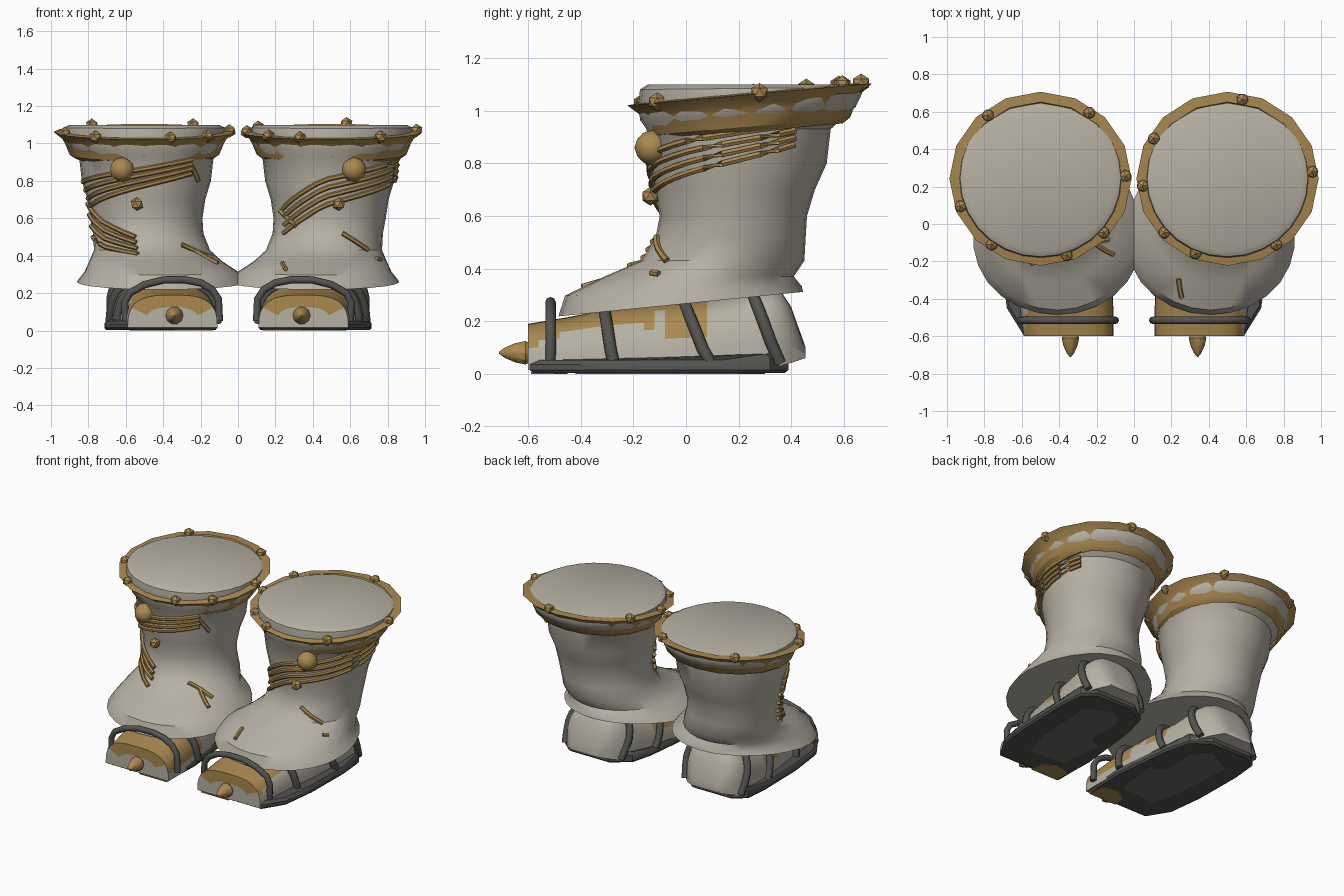
import bpy, bmesh, math
from mathutils import Vector

if "Cube" in bpy.data.objects:
    bpy.data.objects.remove(bpy.data.objects["Cube"])


def material(name, rgb):
    m = bpy.data.materials.new(name)
    m.diffuse_color = (*rgb, 1)
    m.use_nodes = True
    m.node_tree.nodes["Principled BSDF"].inputs["Base Color"].default_value = m.diffuse_color
    return m


CLOTH = material("pale grey cloth", (0.47, 0.44, 0.37))
BROWN = material("tan leather", (0.40, 0.25, 0.08))
DARK = material("dark rubber", (0.085, 0.088, 0.08))
GRIP = material("worn sole grey", (0.15, 0.14, 0.125))


def finish(name, bm, mats, s, angle=35):
    """Mirror for side s, fix normals, shade and link."""
    for v in bm.verts:
        v.co.x *= s
    bmesh.ops.recalc_face_normals(bm, faces=bm.faces)
    me = bpy.data.meshes.new(name)
    bm.to_mesh(me)
    bm.free()
    ob = bpy.data.objects.new(name, me)
    bpy.context.collection.objects.link(ob)
    for m in mats:
        me.materials.append(m)
    bpy.ops.object.select_all(action='DESELECT')
    ob.select_set(True)
    bpy.context.view_layer.objects.active = ob
    bpy.ops.object.shade_smooth_by_angle(angle=math.radians(angle))
    return ob


def loft(rings, caps=(True, True), loop=False):
    bm = bmesh.new()
    vs = [[bm.verts.new(p) for p in r] for r in rings]
    n = len(vs[0])
    pairs = list(zip(vs, vs[1:])) + ([(vs[-1], vs[0])] if loop else [])
    for a, b in pairs:
        for i in range(n):
            j = (i + 1) % n
            bm.faces.new((a[i], a[j], b[j], b[i]))
    if not loop:
        for use, r in zip(caps, (vs[0], vs[-1])):
            if use:
                bm.faces.new(r)
    return bm


def tube(name, pts, r, mat, s, sides=6, flat=1.0):
    """Round bar swept along a path."""
    pts = [Vector(p) for p in pts]
    rings = []
    for i, p in enumerate(pts):
        t = (pts[min(i + 1, len(pts) - 1)] - pts[max(i - 1, 0)]).normalized()
        ref = Vector((0, 1, 0)) if abs(t.y) < 0.9 else Vector((0, 0, 1))
        u = t.cross(ref).normalized()
        w = u.cross(t)
        rings.append([p + u * math.cos(a) * r * flat + w * math.sin(a) * r
                      for a in (2 * math.pi * k / sides for k in range(sides))])
    return finish(name, loft(rings), [mat], s, 50)


def interp(table, k):
    for a, b in zip(table, table[1:]):
        if k <= b[0]:
            f = max(0, (k - a[0]) / (b[0] - a[0]))
            return [p + (q - p) * f for p, q in zip(a, b)]
    return list(table[-1])


# Shaft sections: z, cx, cy, rx, ry, slope, egg
SHAFT = [(.265, .41, -.02, .45, .465, .1, .1), (.315, .41, -.01, .41, .45, .04, .1),
         (.37, .44, .05, .355, .36, 0, .05), (.43, .46, .14, .31, .31, 0, 0),
         (.52, .48, .17, .295, .285, 0, 0), (.6, .49, .18, .30, .28, 0, 0),
         (.7, .49, .185, .315, .305, 0, 0), (.8, .49, .2, .345, .335, 0, 0),
         (.93, .49, .2, .36, .35, 0, 0), (.99, .5, .235, .42, .41, .06, 0),
         (1.05, .5, .245, .435, .425, .04, 0), (1.085, .5, .245, .43, .42, .01, 0),
         (1.1, .5, .245, .40, .39, 0, 0)]
# Foot sections: y, x0, x1, z bottom, z top
FOOT = [(-.6, .11, .59, .015, .19), (-.45, .11, .61, .015, .215), (-.3, .12, .63, .015, .245),
        (-.1, .14, .66, .015, .265), (.1, .18, .675, .015, .28), (.3, .22, .68, .02, .33),
        (.38, .27, .65, .035, .31), (.455, .36, .57, .06, .1)]


def ellipse(sec, n):
    z, cx, cy, rx, ry, slope, egg = sec
    out = []
    for k in range(n):
        a = 2 * math.pi * k / n
        c, d = math.cos(a), math.sin(a)
        out.append((cx + rx * c * (1 - egg * d), cy + ry * d, z + slope * ry * d))
    return out


def on_shaft(deg, z, off=.008):
    _, cx, cy, rx, ry, _, egg = interp(SHAFT, z)
    a = math.radians(deg)
    return (cx + (rx + off) * math.cos(a) * (1 - egg * math.sin(a)), cy + (ry + off) * math.sin(a), z)


def arch(y, n=18, scale=1.0, grow=0.0):
    _, x0, x1, zb, zt = interp(FOOT, y)
    cx, hx = (x0 + x1) / 2, ((x1 - x0) / 2 + grow) * scale
    pts = []
    for k in range(n + 1):
        a = math.pi * k / n
        c = math.cos(a)
        x = cx + hx * math.copysign(abs(c) ** .65, c)
        pts.append((x, y, zb + (zt - zb + grow) * scale * abs(math.sin(a)) ** .7))
    return pts


def cord(name, keys, s, r=.013):
    """Cord wrapped on the shaft; keys are (angle, z)."""
    n = max(4, int(abs(keys[-1][0] - keys[0][0]) / 10))
    ks = [(i, *k) for i, k in enumerate(keys)]
    pts = [on_shaft(*interp(ks, (len(keys) - 1) * i / n)[1:]) for i in range(n + 1)]
    tube(name, pts, r, BROWN, s)


def is_leather(c):
    if c.y < -.36 and c.z > .1 + (c.y + .6) * .35:
        return True
    if -.36 <= c.y < -.14 and c.z > .18:
        return True
    if abs(c.y + .35 * (c.z - .2) + .0) < .085 and c.z > .14:
        return True
    return c.x < .2 and c.y < -.2 and c.z > .06


def boot(s, side):
    # Shaft with flared hem and closed top
    finish(side + "_shaft", loft([ellipse(q, 28) for q in SHAFT]), [CLOTH], s, 40)

    # Tilted flared cuff
    prof = [(.37, .92), (.40, .94), (.425, 1.0), (.44, 1.025), (.487, 1.062), (.43, 1.068), (.40, 1.03)]
    finish(side + "_cuff", loft([ellipse((z, .5, .242, r, r * .955, .09, 0), 16) for r, z in prof],
                                loop=True), [BROWN], s, 32)

    # Studs around the cuff rim
    angles = [80, 150, 5, 305, 248, 185, 222] if s > 0 else [125, 52, 178, 222, 252, 305, 340]
    for i, deg in enumerate(angles):
        a = math.radians(deg)
        bm = bmesh.new()
        bmesh.ops.create_icosphere(bm, subdivisions=1, radius=.036)
        for v in bm.verts:
            v.co += Vector((.5 + .455 * math.cos(a), .242 + .43 * math.sin(a),
                            1.066 + .04 * math.sin(a)))
        finish(f"{side}_cuff_stud_{i}", bm, [BROWN], s)

    # Beads on the front of the shaft
    for name, pos, r, sub in (("large_bead", (.62, -.13, .86), .066, 2), ("small_bead", (.54, -.135, .675), .036, 1)):
        bm = bmesh.new()
        bmesh.ops.create_icosphere(bm, subdivisions=sub, radius=r)
        bmesh.ops.translate(bm, verts=bm.verts, vec=pos)
        finish(f"{side}_{name}", bm, [BROWN], s)

    # Wrapped cords, different on each boot
    if s > 0:
        paths = [[(218, .52 + .045 * i), (265, .67 + .045 * i), (330, .77 + .04 * i), (397, .87 + .027 * i)]
                 for i in range(4)]
        paths += [[(212, .64), (235, .56)], [(285, .52), (318, .43)], [(325, .385), (332, .38)],
                  [(240, .36), (248, .33)]]
    else:
        paths = [[(228, .84 + .025 * i), (275, .77 + .03 * i), (345, .66 + .045 * i)] for i in range(4)]
        paths += [[(350, .68 - .06 * i), (320, .58 - .045 * i), (284, .50 - .03 * i)] for i in range(4)]
        paths += [[(228, .88), (218, .8)], [(238, .46), (208, .39)], [(225, .43), (212, .36)]]
    for i, p in enumerate(paths):
        cord(f"{side}_cord_{i}", p, s)

    # Foot with rounded heel and ringed toe front
    rings = [arch(-.6, scale=k) for k in (.25, .62)]
    rings += [arch(-.6 + .04 * i) for i in range(26)] + [arch(.455)]
    bm = loft(rings)
    for f in bm.faces:
        c = f.calc_center_median()
        if c.y < -.599:
            f.material_index = int(c.z > .1 and len(f.verts) == 4
                                   and max(v.co.z for v in f.verts) > .125)
        else:
            f.material_index = int(is_leather(c))
    finish(side + "_foot", bm, [CLOTH, BROWN], s, 40)

    # Toe spike
    spike = [(.035, -.585), (.047, -.61), (.038, -.65), (.02, -.69), (.004, -.71)]
    finish(side + "_toe_spike", loft([[(.34 + r * math.cos(k * math.pi / 5), y, .08 + r * math.sin(k * math.pi / 5))
                                       for k in range(10)] for r, y in spike]), [BROWN], s)

    # Sole, rising at the heel
    outline = [(.12, -.595), (.59, -.595), (.68, -.45), (.71, -.2), (.715, .15), (.7, .32), (.62, .39),
               (.32, .39), (.2, .3), (.16, .15), (.11, -.3)]
    mid = Vector((.42, -.1))

    def sole_ring(k, z, rise=0):
        return [(mid.x + (x - mid.x) * k, mid.y + (y - mid.y) * k, z + rise * max(0, y - .15)) for x, y in outline]
    finish(side + "_sole", loft([sole_ring(.97, .003), sole_ring(1, .015), sole_ring(1, .035, .13),
                                 sole_ring(.96, .052, .14)]), [DARK], s)

    # Worn patches under the sole
    for name, pts, mat in (("grip_patch", [(.24, -.4), (.5, -.42), (.56, -.2), (.58, .2), (.4, .3), (.3, .2),
                                           (.3, -.05), (.2, -.1)], GRIP),
                           ("toe_patch", [(.13, -.59), (.34, -.59), (.33, -.5), (.25, -.45), (.14, -.47)], BROWN)):
        finish(f"{side}_{name}", loft([[(x, y, z) for x, y in pts] for z in (0, .006)]), [mat], s)

    # High toe strap
    toe = [(.6, .05), (.605, .15), (.58, .2), (.5, .245), (.4, .27), (.29, .272), (.2, .255), (.14, .22),
           (.105, .17), (.1, .05)]
    tube(side + "_toe_strap", [(x, -.515, z) for x, z in toe], .02, DARK, s, 8)

    # Leaning straps over the foot: bottom y, lean
    for i, (y0, lean) in enumerate(((-.28, -.16), (.08, -.4), (.35, -.4))):
        pts = []
        for k in range(19):
            z = arch(y0)[k][2]
            y = y0 + lean * (z - .05)
            x, _, z = arch(y, grow=.012)[k]
            pts.append((x, y, max(z, .04)))
        tube(f"{side}_foot_strap_{i}", pts, .023, DARK, s, 8)


boot(1, "right")
boot(-1, "left")
